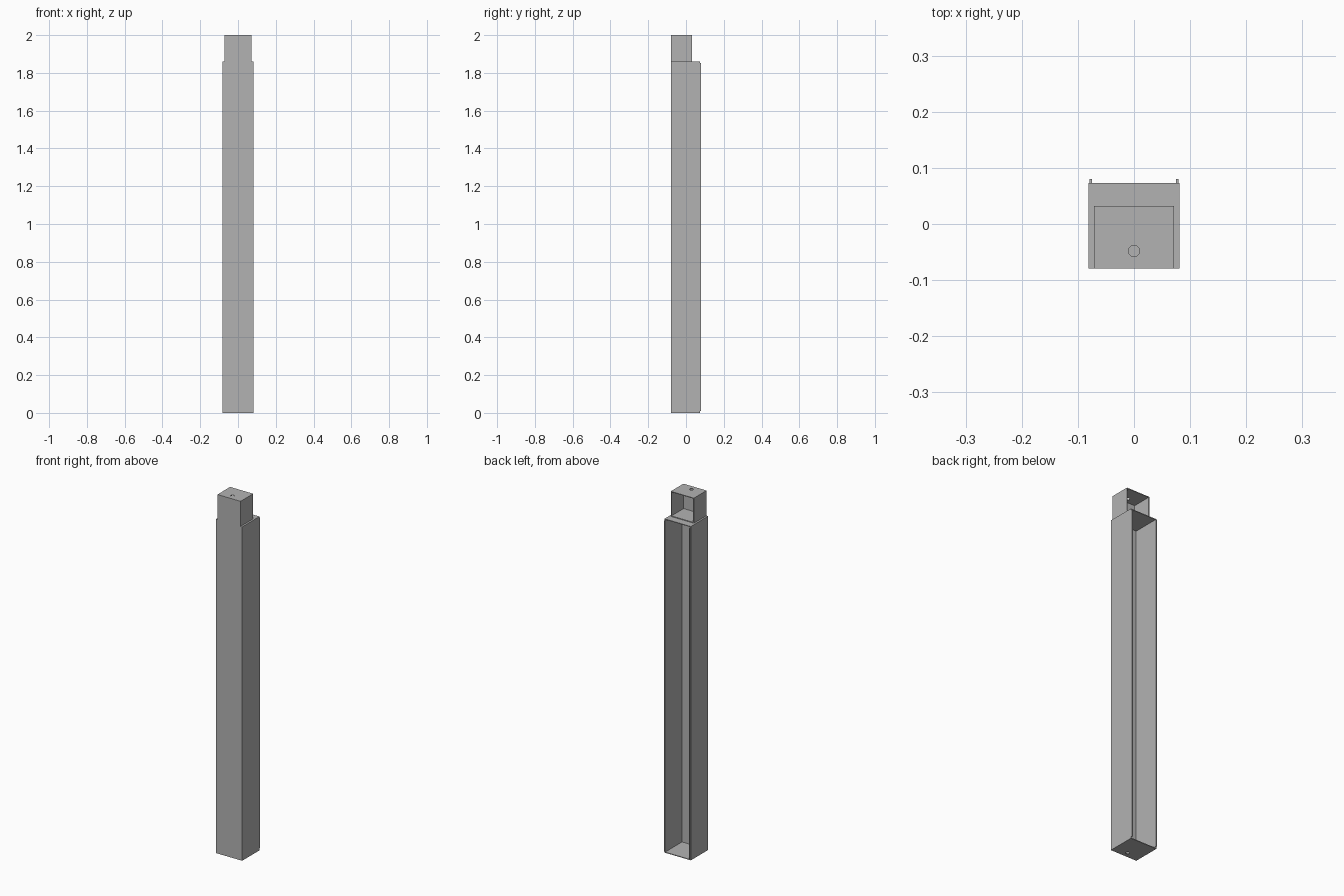
import bpy, bmesh
from mathutils import Matrix, Vector

cube = bpy.data.objects.get("Cube")
if cube:
    bpy.data.objects.remove(cube)

steel = bpy.data.materials.new("plain grey")
steel.use_nodes = True
grey = (0.45, 0.45, 0.45, 1)
steel.diffuse_color = grey
steel.node_tree.nodes["Principled BSDF"].inputs["Base Color"].default_value = grey

WALL = 0.004
FRONT, BACK = -0.079, 0.073
SHOULDER = 1.86
HOLE_Y = -0.048


def add_object(name, bm):
    mesh = bpy.data.meshes.new(name)
    bm.to_mesh(mesh)
    bm.free()
    mesh.materials.append(steel)
    obj = bpy.data.objects.new(name, mesh)
    bpy.context.collection.objects.link(obj)
    return obj


def box_mesh(low, high):
    low, high = Vector(low), Vector(high)
    bm = bmesh.new()
    bmesh.ops.create_cube(bm, size=1, matrix=Matrix.Translation((low + high) / 2)
                          @ Matrix.Diagonal((high - low).to_4d()))
    return bm


def hole_cutter(z):
    bm = bmesh.new()
    bmesh.ops.create_cone(bm, cap_ends=True, segments=24, radius1=0.01, radius2=0.01,
                          depth=0.03, matrix=Matrix.Translation((0, HOLE_Y, z)))
    cutter = add_object("hole_cutter", bm)
    cutter.hide_render = True
    return cutter


def open_backed_shell(name, low, high, hole_z):
    # Sheet box without its back, thickened inward and drilled
    bm = box_mesh(low, high)
    backs = [f for f in bm.faces if f.normal.y > 0.9]
    bmesh.ops.delete(bm, geom=backs, context='FACES')
    shell = add_object(name, bm)
    solid = shell.modifiers.new("sheet thickness", 'SOLIDIFY')
    solid.thickness = WALL
    solid.offset = -1
    solid.use_even_offset = True
    cutter = hole_cutter(hole_z)
    drill = shell.modifiers.new("drilled hole", 'BOOLEAN')
    drill.operation = 'DIFFERENCE'
    drill.solver = 'EXACT'
    drill.object = cutter
    bpy.context.view_layer.objects.active = shell
    for modifier in list(shell.modifiers):
        bpy.ops.object.modifier_apply(modifier=modifier.name)
    bpy.data.objects.remove(cutter)
    return shell


# Tall channel and the narrower neck above it
open_backed_shell("channel_body", (-0.081, FRONT, 0), (0.081, BACK, SHOULDER), 0)
open_backed_shell("neck_box", (-0.071, FRONT, SHOULDER), (0.071, 0.032, 2), 2)

# Thin strips along both back edges of the channel
for side, label in ((1, "left"), (-1, "right")):
    xs = sorted((side * 0.0745, side * 0.079))
    add_object(label + "_edge_strip",
               box_mesh((xs[0], BACK - 0.003, 0.01), (xs[1], 0.08, SHOULDER - 0.008)))
